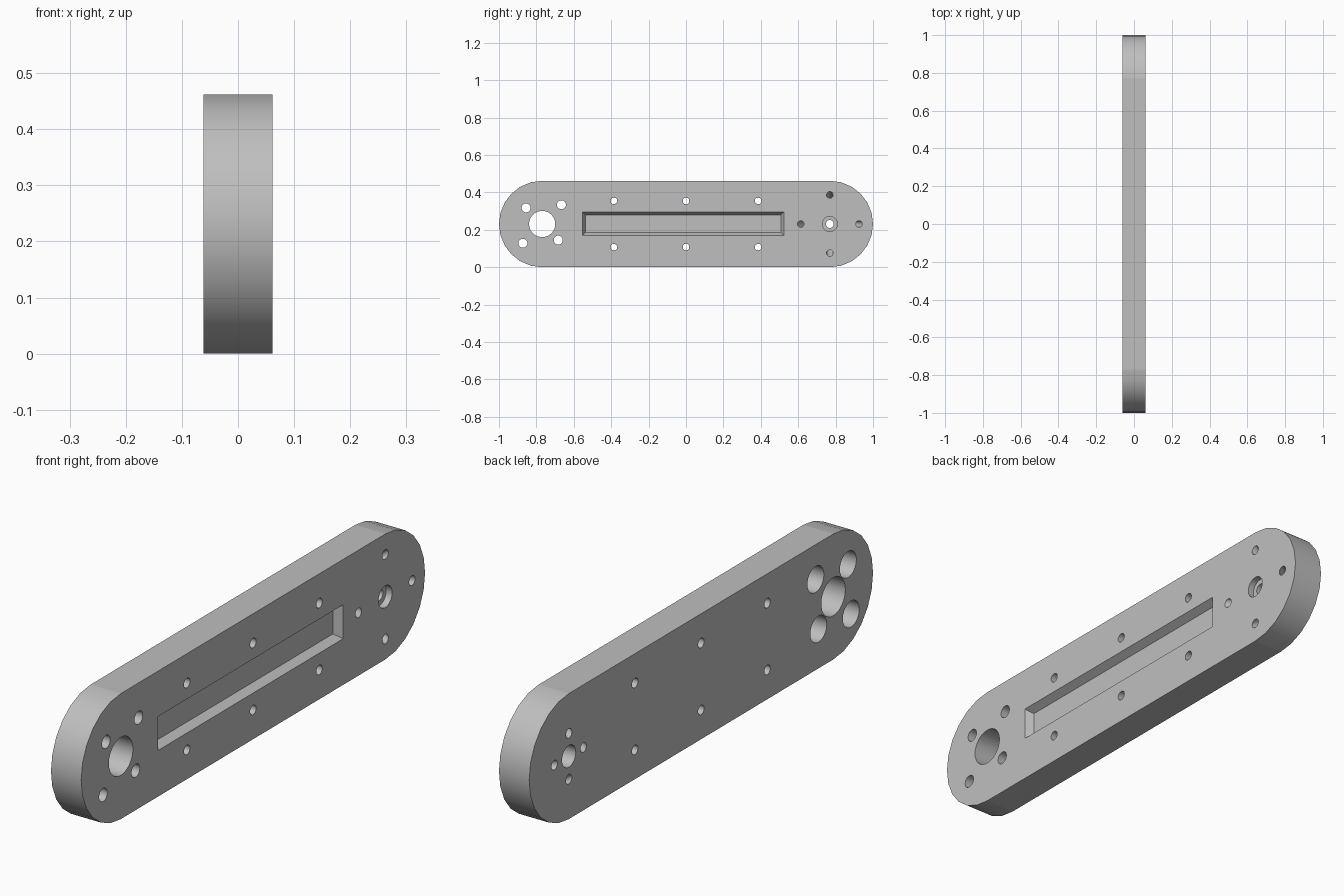
import bpy, bmesh, math
from mathutils import Vector

cube = bpy.data.objects.get("Cube")
if cube:
    bpy.data.objects.remove(cube, do_unlink=True)

HALF_T = 0.0615          # half thickness of the plate
R = 0.231                # end radius, also the mid height
END = 1 - R              # distance of the end centres from the middle
OUT = HALF_T + 0.02      # cutters reach past both faces

grey = bpy.data.materials.new("plain grey")
grey.use_nodes = True
colour = (0.52, 0.52, 0.52, 1)
grey.diffuse_color = colour
grey.node_tree.nodes["Principled BSDF"].inputs["Base Color"].default_value = colour


def loft(bm, sections):
    """Skin closed sections of equal point count and cap both ends."""
    rings = [[bm.verts.new(p) for p in s] for s in sections]
    n = len(rings[0])
    for a, b in zip(rings, rings[1:]):
        for i in range(n):
            j = (i + 1) % n
            bm.faces.new((a[i], a[j], b[j], b[i]))
    bm.faces.new(rings[0][::-1])
    bm.faces.new(rings[-1])


def circle(x, y, z, r, n=32):
    return [Vector((x, y + r * math.cos(2 * math.pi * i / n),
                    z + r * math.sin(2 * math.pi * i / n))) for i in range(n)]


def hole(bm, y, z, steps):
    """Stepped round hole; steps are (x, radius) from back to front."""
    loft(bm, [circle(x, y, z, r) for x, r in steps])


def make_object(name, bm):
    bmesh.ops.recalc_face_normals(bm, faces=bm.faces)
    mesh = bpy.data.meshes.new(name)
    bm.to_mesh(mesh)
    bm.free()
    obj = bpy.data.objects.new(name, mesh)
    bpy.context.collection.objects.link(obj)
    mesh.materials.append(grey)
    return obj


# Plate with rounded ends
def outline(x):
    pts = []
    for side in (1, -1):
        for i in range(13):
            a = side * math.pi / 2 - math.pi / 2 - math.pi / 2 + math.pi * i / 12
            if side == 1:
                a = -math.pi / 2 + math.pi * i / 12
            else:
                a = math.pi / 2 + math.pi * i / 12
            pts.append(Vector((x, side * END + R * math.cos(a), R + R * math.sin(a))))
    return pts


bm = bmesh.new()
loft(bm, [outline(-HALF_T), outline(HALF_T)])
plate = make_object("arm_plate", bm)

# Cutters
bm = bmesh.new()

# Large bore with four counterbored bolt holes
hole(bm, -END, R, [(-OUT, 0.07), (OUT, 0.07)])
for sy, sz, d in ((-1, 1, 0.086), (1, 1, 0.103), (1, -1, 0.086), (-1, -1, 0.103)):
    hole(bm, -END + sy * d, R + sz * d,
         [(-OUT, 0.048), (0.025, 0.048), (0.025, 0.024), (OUT, 0.024)])

# Rows of small through holes
for y in (-0.385, 0, 0.385):
    for s in (-1, 1):
        hole(bm, y, R + s * 0.123, [(-OUT, 0.0175), (OUT, 0.0175)])

# Small bore, recessed from both faces
hole(bm, END, R, [(-OUT, 0.04), (0.015, 0.04), (0.015, 0.021),
                  (0.037, 0.021), (0.037, 0.04), (OUT, 0.04)])

# Four slanted holes converging towards the back face
slope = (0.156 - 0.084) / (2 * HALF_T)
for k in range(4):
    dy, dz = math.cos(k * math.pi / 2), math.sin(k * math.pi / 2)
    ends = [(x, 0.12 + slope * x) for x in (-OUT, OUT)]
    loft(bm, [circle(x, END + dy * d, R + dz * d, 0.0175) for x, d in ends])

# Drafted long pocket in the front face
def rect(x, inset):
    y0, y1, z0, z1 = -0.553 + inset, 0.523 - inset, 0.17 + inset, 0.295 - inset
    return [Vector((x, y, z)) for y, z in ((y0, z0), (y1, z0), (y1, z1), (y0, z1))]


loft(bm, [rect(HALF_T - 0.03, 0.016), rect(HALF_T, 0), rect(OUT, 0)])
cutter = make_object("hole_cutter", bm)
cutter.hide_render = True

# Cut, then keep only the finished plate
mod = plate.modifiers.new("holes", "BOOLEAN")
mod.operation = "DIFFERENCE"
mod.solver = "EXACT"
mod.object = cutter
bpy.ops.object.select_all(action="DESELECT")
plate.select_set(True)
bpy.context.view_layer.objects.active = plate
bpy.ops.object.modifier_apply(modifier=mod.name)
bpy.data.objects.remove(cutter, do_unlink=True)

# Smooth round walls, crisp flats
bpy.ops.object.shade_smooth_by_angle(angle=math.radians(25))
for p in plate.data.polygons:
    if max(abs(c) for c in p.normal) > 0.999 and p.area > 0.02:
        p.use_smooth = False
